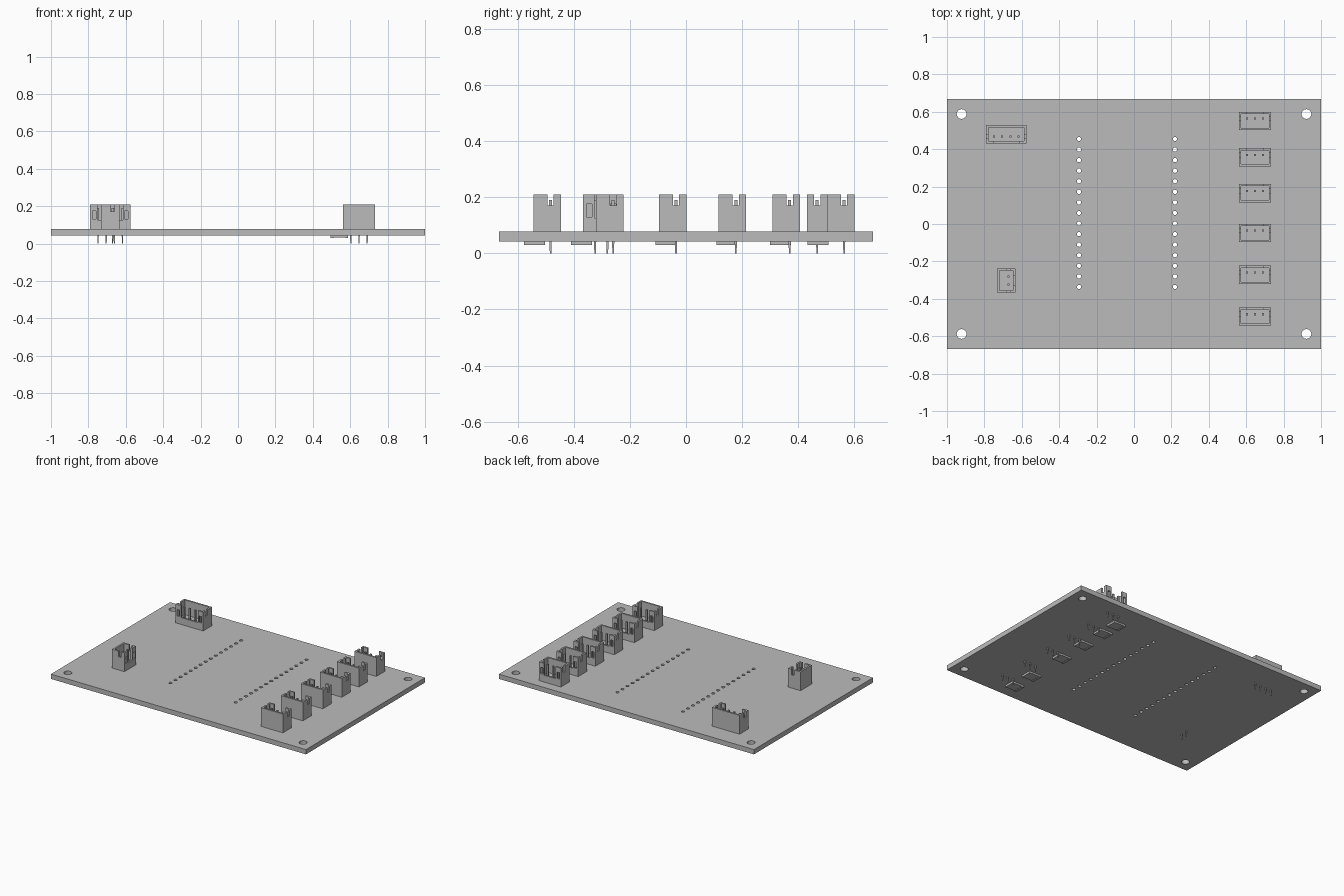
import bpy, bmesh, math
from mathutils import Matrix, Vector

cube = bpy.data.objects.get("Cube")
if cube:
    bpy.data.objects.remove(cube, do_unlink=True)

grey = bpy.data.materials.new("plain grey")
grey.use_nodes = True
grey.diffuse_color = (0.5, 0.5, 0.5, 1)
grey.node_tree.nodes["Principled BSDF"].inputs["Base Color"].default_value = (0.5, 0.5, 0.5, 1)

BOTTOM, TOP, RIM = 0.043, 0.077, 0.21     # board faces and connector rim
PITCH, DEPTH, WALL = 0.0436, 0.098, 0.012
PIN_Y = -0.0125


def box(bm, lo, hi):
    lo, hi = Vector(lo), Vector(hi)
    m = Matrix.Translation((lo + hi) / 2) @ Matrix.Diagonal((*(hi - lo), 1))
    return bmesh.ops.create_cube(bm, size=1, matrix=m)["verts"]


def finish(name, bm, place=None):
    mesh = bpy.data.meshes.new(name)
    if place:
        bm.transform(place)
    bm.to_mesh(mesh)
    bm.free()
    mesh.materials.append(grey)
    ob = bpy.data.objects.new(name, mesh)
    bpy.context.collection.objects.link(ob)
    return ob


def cut(ob, cutters):
    """Subtract each cutter, bake the result and remove the cutters."""
    for c in cutters:
        c.hide_render = True
        mod = ob.modifiers.new("cut", "BOOLEAN")
        mod.operation, mod.solver, mod.object = "DIFFERENCE", "EXACT", c
    graph = bpy.context.evaluated_depsgraph_get()
    baked = bpy.data.meshes.new_from_object(ob.evaluated_get(graph))
    ob.modifiers.clear()
    ob.data = baked
    for c in cutters:
        bpy.data.objects.remove(c, do_unlink=True)


def box_cutter(lo, hi, place):
    bm = bmesh.new()
    box(bm, lo, hi)
    return finish("cutter", bm, place)


# Circuit board with mounting holes and two header rows
bm = bmesh.new()
box(bm, (-1, -0.667, BOTTOM), (1, 0.667, TOP))
board = finish("circuit_board", bm)
holes = [(x, y, 0.026, 24) for x in (-0.922, 0.922) for y in (-0.588, 0.588)]
holes += [(x, 0.4545 - 0.0565 * i, 0.0115, 12) for x in (-0.294, 0.219) for i in range(15)]
bm = bmesh.new()
for x, y, r, sides in holes:
    bmesh.ops.create_cone(bm, cap_ends=True, segments=sides, radius1=r, radius2=r,
                          depth=0.2, matrix=Matrix.Translation((x, y, 0.06)))
cut(board, [finish("hole_cutter", bm)])


def connector(name, pins, x, y, angle):
    """Open-topped pin connector whose slotted side faces -y before turning."""
    place = Matrix.Translation((x, y, 0)) @ Matrix.Rotation(math.radians(angle), 4, "Z")
    w, d = (PITCH * (pins - 1) + 0.085) / 2, DEPTH / 2
    bm = bmesh.new()
    box(bm, (-w, -d, TOP), (w, d, RIM))
    housing = finish(name + "_housing", bm, place)

    # Cavity, wide front notch, side slots, two small windows in the front posts
    high, gap = RIM + 0.05, w - 0.041
    cuts = [((-w + WALL, -d + WALL, 0.105), (w - WALL, d - WALL, high)),
            ((-gap, -d - 0.05, 0.125), (gap, -d + 0.02, high)),
            ((-w - 0.05, PIN_Y - 0.011, 0.17), (w + 0.05, PIN_Y + 0.011, high))]
    for s in (-1, 1):
        cuts.append(((s * (w - 0.022) - 0.01, -d - 0.05, 0.13),
                     (s * (w - 0.022) + 0.01, -d + 0.02, 0.175)))
    cut(housing, [box_cutter(lo, hi, place) for lo, hi in cuts])

    # Square pins with tapered tails
    bm = bmesh.new()
    h = 0.0055
    for i in range(pins):
        px = (i - (pins - 1) / 2) * PITCH
        box(bm, (px - h, PIN_Y - h, 0.09), (px + h, PIN_Y + h, 0.19))
        tail = box(bm, (px - h, PIN_Y - h, 0), (px + h, PIN_Y + h, 0.09))
        for v in tail:
            if v.co.z < 0.01:
                v.co.x = px + (v.co.x - px) * 0.5
                v.co.y = PIN_Y + (v.co.y - PIN_Y) * 0.5
    finish(name + "_pins", bm, place)


connector("four_pin_connector", 4, -0.683, 0.48, 0)
connector("two_pin_connector", 2, -0.683, -0.302, 90)

# Row of three-pin connectors, each with a small chip under the board
rows = [(-0.495, -0.54), (-0.272, -0.372), (-0.048, -0.072),
        (0.165, 0.145), (0.357, 0.337), (0.551, 0.47)]
for n, (cy, chip_y) in enumerate(rows, 1):
    connector(f"three_pin_connector_{n}", 3, 0.647, cy, 180)
    bm = bmesh.new()
    box(bm, (0.512, chip_y - 0.037, 0.031), (0.572, chip_y + 0.037, BOTTOM))
    for x in (0.495, 0.572):
        box(bm, (x, chip_y - 0.037, 0.029), (x + 0.017, chip_y + 0.037, BOTTOM))
    finish(f"underside_chip_{n}", bm)
